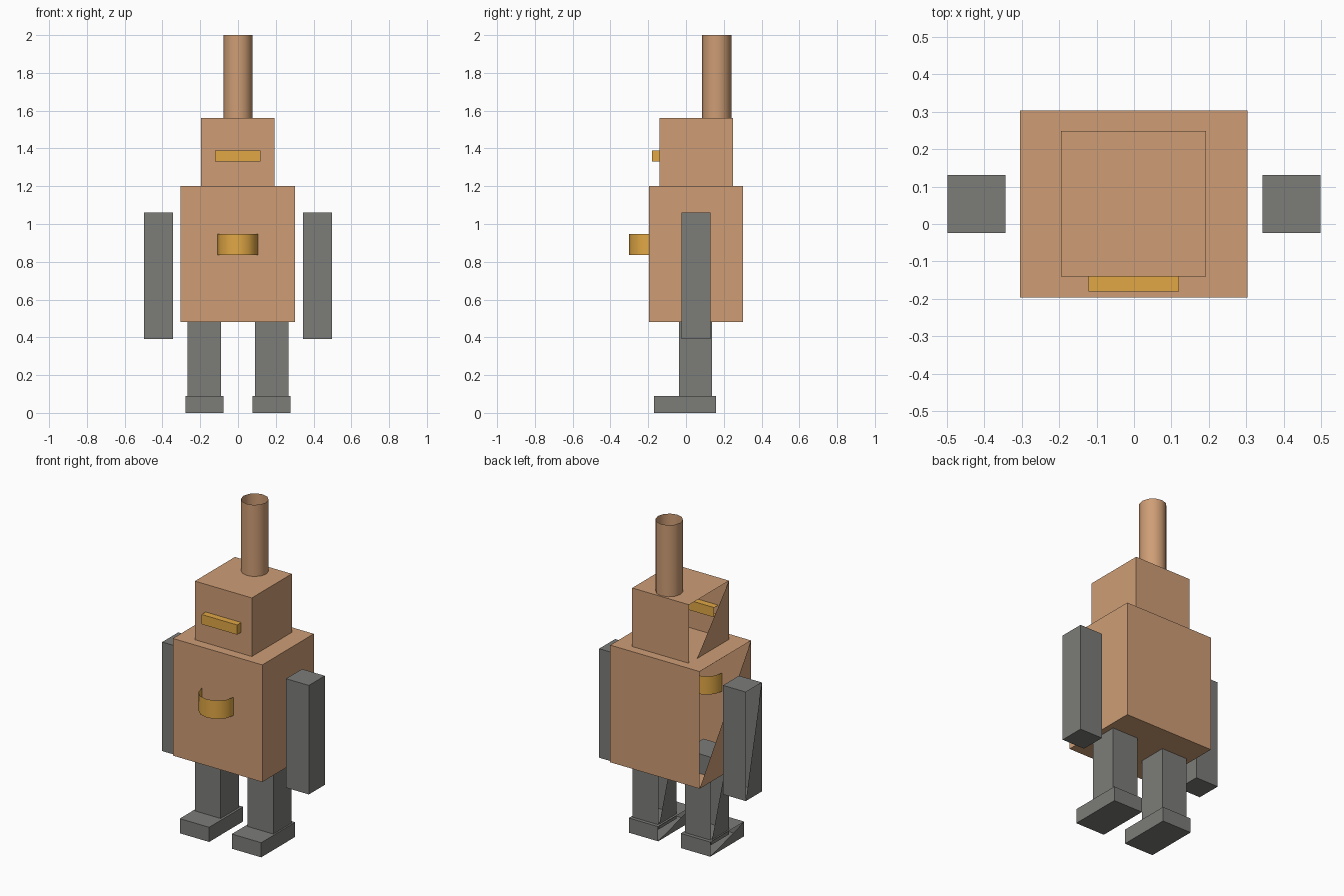
import bpy
import bmesh
from mathutils import Vector

if "Cube" in bpy.data.objects:
    bpy.data.objects.remove(bpy.data.objects["Cube"])


def material(name, rgb):
    mat = bpy.data.materials.new(name)
    mat.diffuse_color = (*rgb, 1)
    mat.use_nodes = True
    mat.node_tree.nodes["Principled BSDF"].inputs["Base Color"].default_value = mat.diffuse_color
    return mat


COPPER = material("copper", (0.62, 0.34, 0.18))
BRASS = material("brass", (0.75, 0.39, 0.06))
IRON = material("iron", (0.20, 0.20, 0.19))


def finish(bm, name, mat):
    mesh = bpy.data.meshes.new(name)
    bm.to_mesh(mesh)
    bm.free()
    mesh.materials.append(mat)
    obj = bpy.data.objects.new(name, mesh)
    bpy.context.collection.objects.link(obj)
    return obj


def box(name, x, y, z, mat):
    """Sheet-metal box whose -x side is half open along its diagonal."""
    bm = bmesh.new()
    bmesh.ops.create_cube(bm, size=1)
    side = next(f for f in bm.faces if f.normal.x < -0.9)
    corner = {(v.co.y > 0, v.co.z > 0): v for v in side.verts}
    bmesh.ops.delete(bm, geom=[side], context='FACES_ONLY')
    bm.faces.new((corner[False, True], corner[True, False], corner[False, False]))
    lo, hi = Vector((x[0], y[0], z[0])), Vector((x[1], y[1], z[1]))
    for v in bm.verts:
        v.co = (lo + hi) / 2 + v.co * (hi - lo)
    return finish(bm, name, mat)


def tube(name, radius, x, y, z, mat, sides=12):
    """Thin upright pipe, open at both ends."""
    bm = bmesh.new()
    bmesh.ops.create_cone(bm, cap_ends=False, segments=sides,
                          radius1=radius, radius2=radius, depth=z[1] - z[0])
    bmesh.ops.translate(bm, verts=bm.verts, vec=(x, y, (z[0] + z[1]) / 2))
    for f in bm.faces:
        f.smooth = True
    return finish(bm, name, mat)


# Torso, head and chimney
box("torso", (-0.305, 0.303), (-0.197, 0.303), (0.48, 1.20), COPPER)
box("head", (-0.195, 0.192), (-0.14, 0.248), (1.11, 1.56), COPPER)
tube("chimney", 0.077, 0, 0.163, (1.50, 2.0), COPPER)

# Brass eye slot and chest ring, half sunk into the body
box("eye_slot", (-0.122, 0.12), (-0.18, -0.10), (1.33, 1.39), BRASS)
tube("chest_ring", 0.107, -0.001, -0.196, (0.835, 0.948), BRASS)

# Limbs
for label, cx in (("left", -1), ("right", 1)):
    def span(centre, width):
        return cx * centre - width / 2, cx * centre + width / 2
    box(label + "_arm", span(0.421, 0.155), (-0.024, 0.131), (0.39, 1.06), IRON)
    box(label + "_leg", span(0.179, 0.176), (-0.038, 0.138), (0.06, 0.60), IRON)
    box(label + "_foot", span(0.177, 0.20), (-0.17, 0.16), (0.0, 0.09), IRON)
